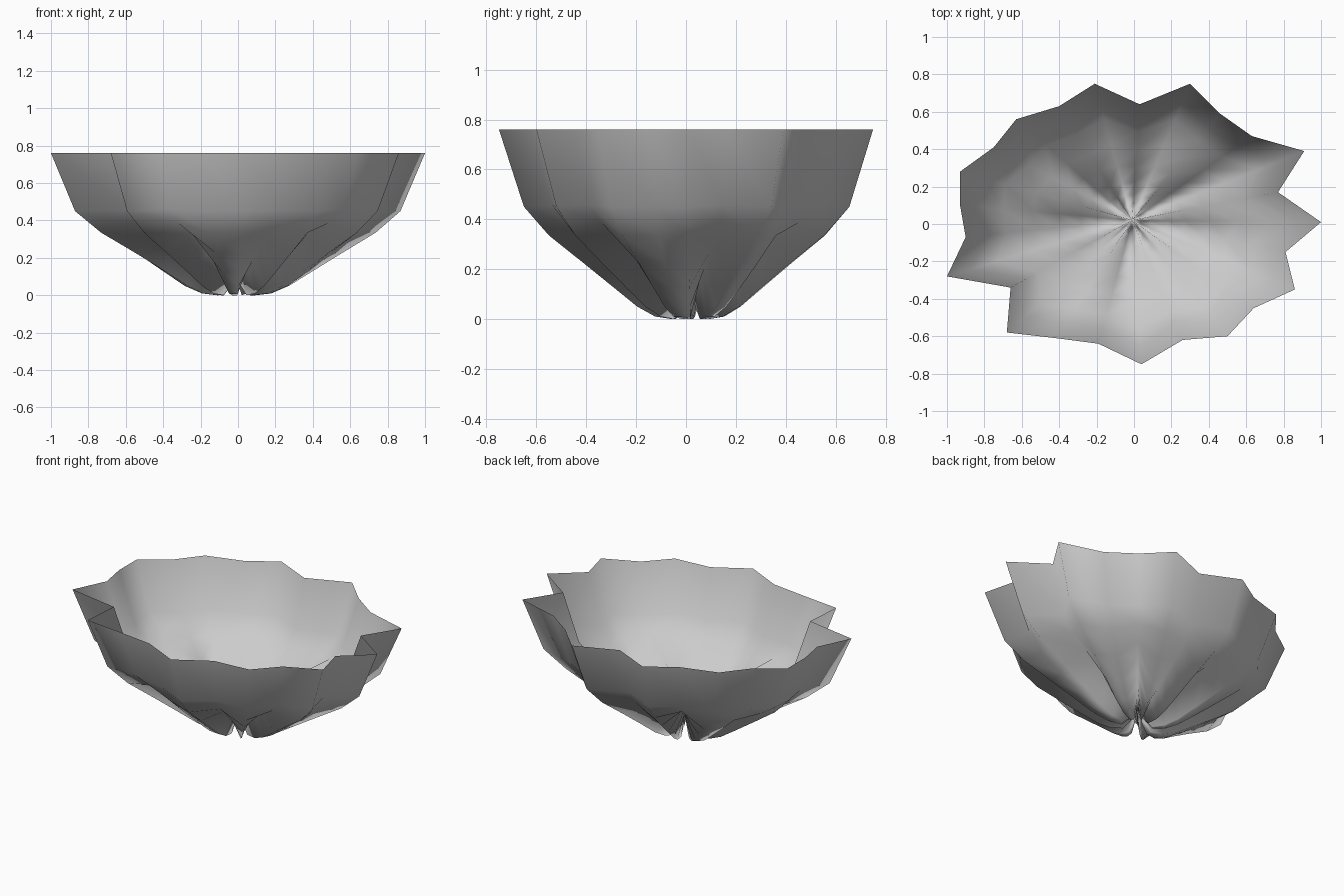
import bpy
import bmesh
import math
from mathutils import Vector

cube = bpy.data.objects.get("Cube")
if cube:
    bpy.data.objects.remove(cube, do_unlink=True)

# Jagged outline of the rim, counter-clockwise from +x
RIM = [(1, .01), (.77, .17), (.91, .39), (.63, .47), (.46, .59), (.30, .75),
       (.03, .64), (-.21, .75), (-.40, .63), (-.63, .56), (-.75, .41),
       (-.93, .28), (-.93, .10), (-.90, -.07), (-1, -.28), (-.66, -.34),
       (-.68, -.58), (-.42, -.61), (-.19, -.64), (.04, -.75), (.26, -.62),
       (.50, -.60), (.64, -.45), (.86, -.35), (.81, -.15)]

# Rim points (by number) below which the skin is pinched up into a fold
FOLDS = {1: .8, 4: 1, 6: .6, 8: 1, 11: .8, 15: .8, 17: 1, 20: .7, 22: 1}

# Rings: share of the rim radius, height of the lobes, lift of the folds
RINGS = [(1, .76, 0), (.87, .45, .01), (.75, .335, .05), (.58, .225, .11),
         (.43, .13, .17), (.3, .05, .19), (.2, .01, .18), (.11, 0, .16),
         (.05, .05, .1)]
CENTRE = Vector((-.01, .02, .14))


def ring_point(index, share, height, lift):
    p = Vector(RIM[index])
    direction = p.normalized()
    # the jagged outline softens towards the base
    even = 1 / math.hypot(direction.x / .93, direction.y / .70)
    keep = min(1, max(0, (share - .3) / .57))
    radius = share * (p.length * keep + even * (1 - keep))
    flat = direction * radius + CENTRE.xy * (1 - share)
    return flat.x, flat.y, height + lift * FOLDS.get(index, 0)


# Crumpled bowl: one open skin of rings closed at the centre
count = len(RIM)
bm = bmesh.new()
rings = [[bm.verts.new(ring_point(i, *ring)) for i in range(count)]
         for ring in RINGS]
tip = bm.verts.new(CENTRE)
for upper, lower in zip(rings, rings[1:]):
    for i in range(count):
        j = (i + 1) % count
        bm.faces.new((upper[i], lower[i], lower[j], upper[j]))
for i in range(count):
    bm.faces.new((rings[-1][i], tip, rings[-1][(i + 1) % count]))
for face in bm.faces:
    face.smooth = True
bm.normal_update()

mesh = bpy.data.meshes.new("crumpled_bowl")
bm.to_mesh(mesh)
bm.free()
bowl = bpy.data.objects.new("crumpled_bowl", mesh)
bpy.context.collection.objects.link(bowl)

# Plain grey
grey = bpy.data.materials.new("plain_grey")
grey.use_nodes = True
colour = (.6, .6, .6, 1)
grey.diffuse_color = colour
grey.node_tree.nodes["Principled BSDF"].inputs["Base Color"].default_value = colour
mesh.materials.append(grey)
